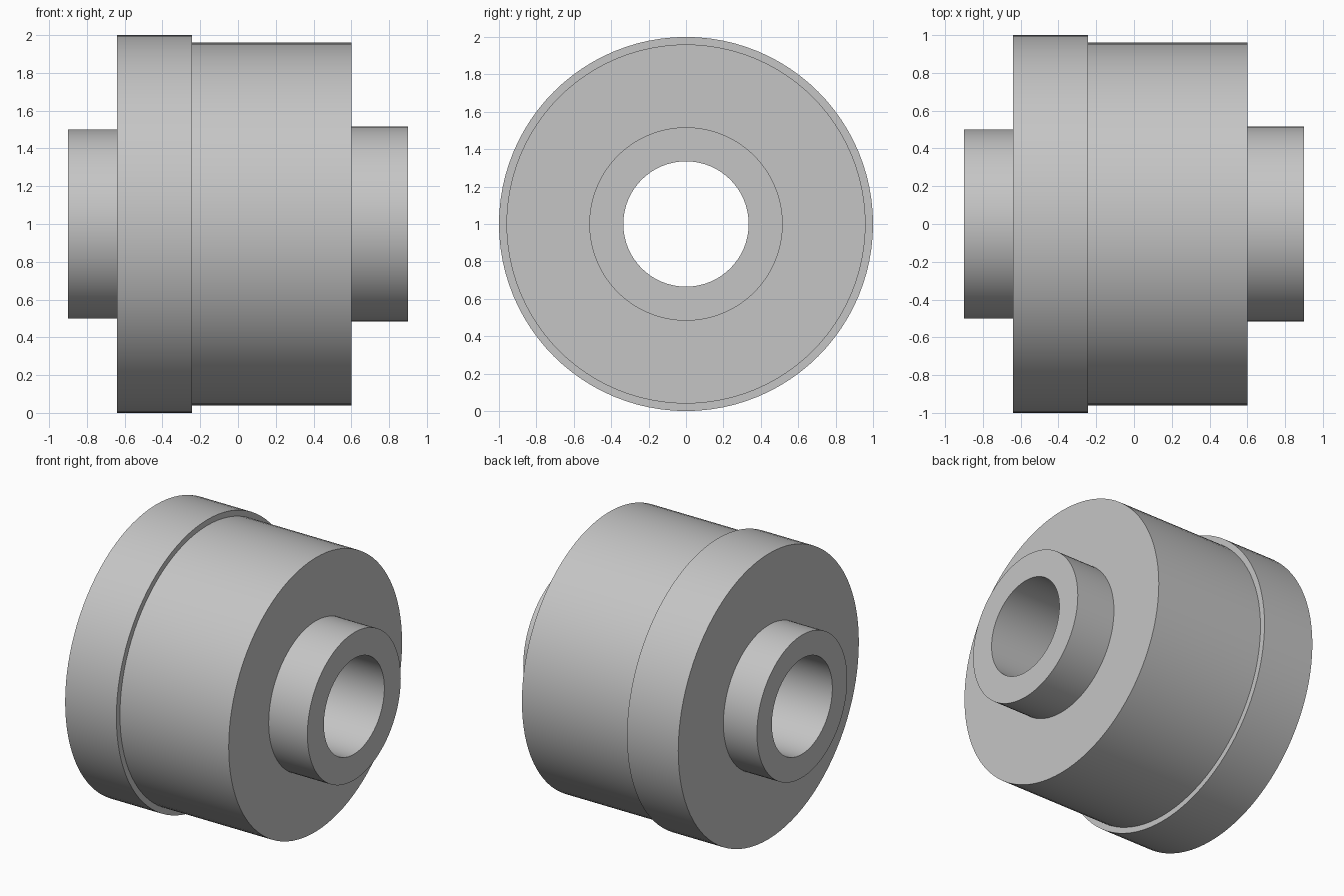
import bpy
import bmesh
from math import cos, sin, tau

SEGMENTS = 96
BORE = 0.335

cube = bpy.data.objects.get("Cube")
if cube:
    bpy.data.objects.remove(cube, do_unlink=True)

# Plain grey material
grey = bpy.data.materials.new("plain grey")
grey.use_nodes = True
colour = (0.56, 0.56, 0.56, 1)
grey.diffuse_color = colour
grey.node_tree.nodes["Principled BSDF"].inputs["Base Color"].default_value = colour


def lathe_x(name, profile):
    """Revolve a closed (x, radius) profile about the horizontal axis at z = 1."""
    bm = bmesh.new()
    rings = []
    for i in range(SEGMENTS):
        a = tau * i / SEGMENTS
        rings.append([bm.verts.new((x, r * cos(a), r * sin(a))) for x, r in profile])
    for i, ring in enumerate(rings):
        after = rings[(i + 1) % SEGMENTS]
        for j in range(len(profile)):
            k = (j + 1) % len(profile)
            bm.faces.new((ring[j], ring[k], after[k], after[j]))
    bmesh.ops.recalc_face_normals(bm, faces=bm.faces)
    mesh = bpy.data.meshes.new(name)
    bm.to_mesh(mesh)
    bm.free()
    mesh.materials.append(grey)
    obj = bpy.data.objects.new(name, mesh)
    obj.location.z = 1
    bpy.context.collection.objects.link(obj)
    bpy.ops.object.select_all(action="DESELECT")
    obj.select_set(True)
    bpy.context.view_layer.objects.active = obj
    bpy.ops.object.shade_smooth_by_angle()
    return obj


# Stepped bushing: narrow hub, wide flange, drum, second hub, through bore
lathe_x("stepped_bushing", [
    (-0.9, BORE), (-0.9, 0.5),
    (-0.64, 0.5), (-0.64, 1.0),
    (-0.243, 1.0), (-0.243, 0.96),
    (0.6, 0.96), (0.6, 0.517),
    (0.9, 0.517), (0.9, BORE),
])
